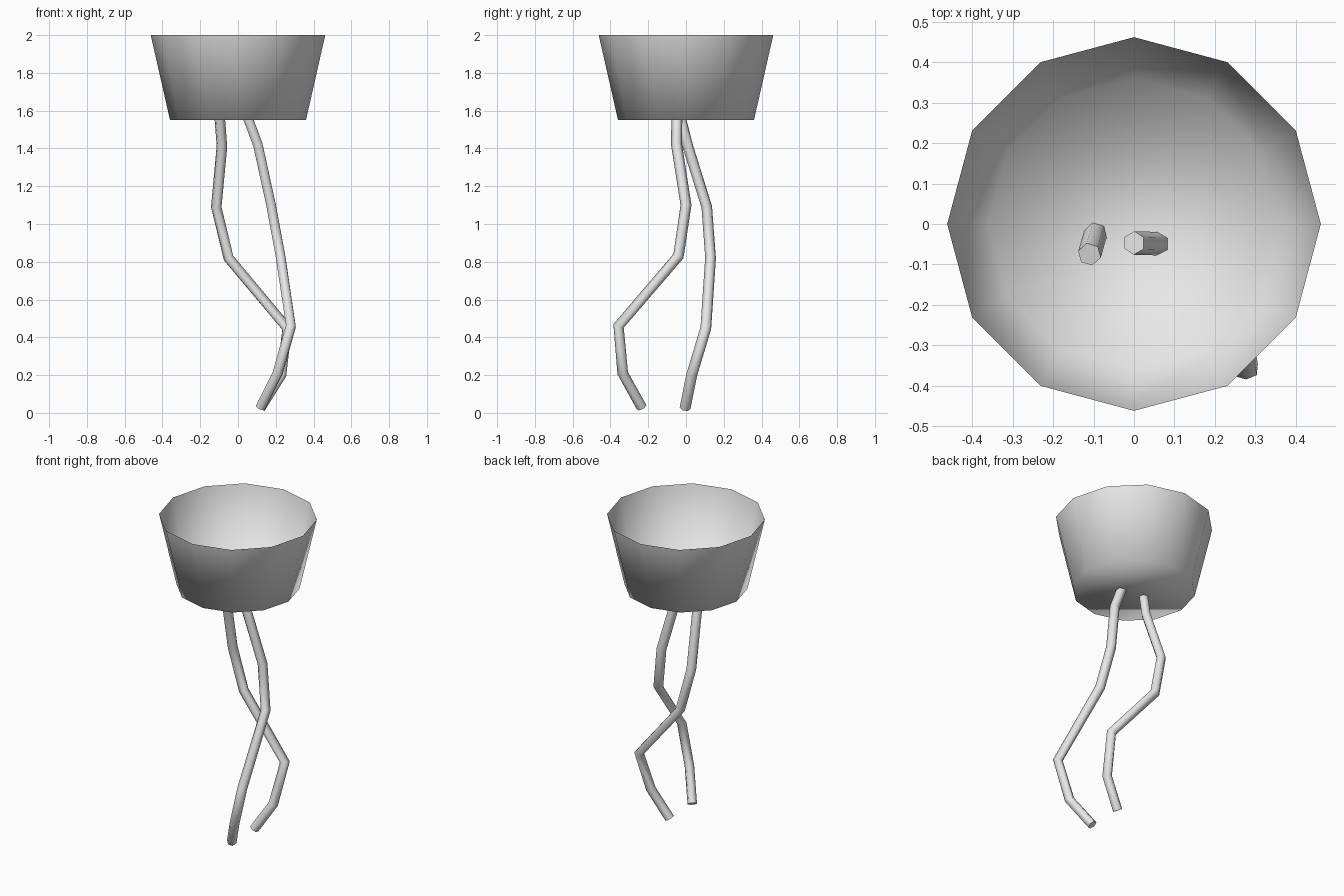
import bpy
import bmesh

cube = bpy.data.objects.get("Cube")
if cube:
    bpy.data.objects.remove(cube, do_unlink=True)

# One plain grey for every part
grey = bpy.data.materials.new("plain grey")
grey.use_nodes = True
colour = (0.8, 0.8, 0.8, 1)
grey.diffuse_color = colour
grey.node_tree.nodes["Principled BSDF"].inputs["Base Color"].default_value = colour


def select_only(obj):
    bpy.ops.object.select_all(action='DESELECT')
    obj.select_set(True)
    bpy.context.view_layer.objects.active = obj


def make_cup(name, low_radius, top_radius, low, top):
    """Open twelve-sided tapered cup with a flat floor."""
    bpy.ops.mesh.primitive_cone_add(vertices=12, radius1=low_radius, radius2=top_radius,
                                    depth=top - low, location=(0, 0, (low + top) / 2))
    cup = bpy.context.object
    cup.name = name
    bm = bmesh.new()
    bm.from_mesh(cup.data)
    lid = [f for f in bm.faces if f.normal.z > 0.9]
    bmesh.ops.delete(bm, geom=lid, context='FACES_ONLY')
    bm.to_mesh(cup.data)
    bm.free()
    cup.data.materials.append(grey)
    bpy.ops.object.shade_smooth()


def make_strand(name, points, radius=0.029):
    """Bent six-sided tube with closed ends."""
    curve = bpy.data.curves.new(name, 'CURVE')
    curve.dimensions = '3D'
    curve.bevel_depth = radius
    curve.bevel_resolution = 1
    curve.use_fill_caps = True
    spline = curve.splines.new('POLY')
    spline.points.add(len(points) - 1)
    for point, co in zip(spline.points, points):
        point.co = (*co, 1)
    strand = bpy.data.objects.new(name, curve)
    bpy.context.collection.objects.link(strand)
    select_only(strand)
    bpy.ops.object.convert(target='MESH')
    strand = bpy.context.object
    strand.data.materials.clear()
    strand.data.materials.append(grey)
    bpy.ops.object.shade_smooth_by_angle(angle=1.2)


make_cup("cup", 0.36, 0.462, 1.55, 2.0)

# Hanging strands, from the tip inside the cup down to the foot
make_strand("right_strand", [
    (-0.11, -0.075, 1.74), (-0.085, 0.01, 1.41), (-0.115, 0.11, 1.09), (-0.05, 0.13, 0.82),
    (0.26, 0.105, 0.45), (0.23, 0.03, 0.2), (0.12, -0.005, 0.025)])
make_strand("left_strand", [
    (0.0, -0.047, 1.70), (0.105, -0.05, 1.42), (0.175, 0.0, 1.1), (0.225, -0.04, 0.83),
    (0.28, -0.357, 0.46), (0.21, -0.335, 0.21), (0.12, -0.235, 0.03)])
